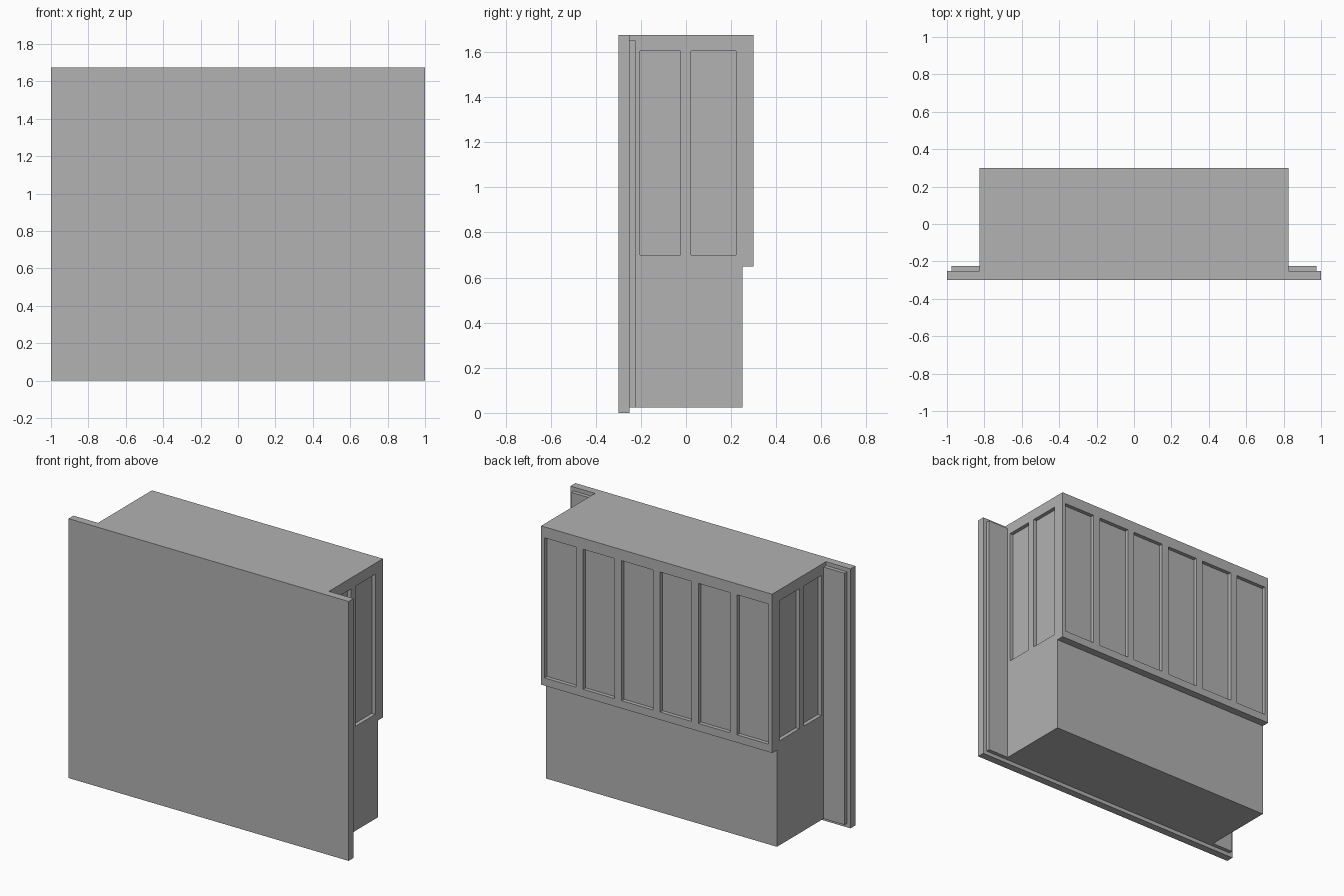
import bpy
import bmesh
from mathutils import Vector

default = bpy.data.objects.get("Cube")
if default:
    bpy.data.objects.remove(default, do_unlink=True)

# One plain grey for the whole unit
GREY = (0.445, 0.445, 0.445, 1.0)
grey = bpy.data.materials.new("plain_grey")
grey.use_nodes = True
grey.diffuse_color = GREY
grey.node_tree.nodes["Principled BSDF"].inputs["Base Color"].default_value = GREY


def box_mesh(low, high):
    bm = bmesh.new()
    bmesh.ops.create_cube(bm, size=1)
    low, high = Vector(low), Vector(high)
    for v in bm.verts:
        v.co = (low + high) / 2 + v.co * (high - low)
    return bm


def finish(name, bm):
    mesh = bpy.data.meshes.new(name)
    bm.to_mesh(mesh)
    bm.free()
    mesh.materials.append(grey)
    obj = bpy.data.objects.new(name, mesh)
    bpy.context.collection.objects.link(obj)
    return obj


def box(name, low, high):
    return finish(name, box_mesh(low, high))


HALF = 0.825           # half width of the bay
FRONT, BACK = -0.25, 0.30
TOP, SILL, BASE = 1.675, 0.65, 0.025
DEPTH = 0.025          # panel recess

# Front board, side flanges and lower body
box("front_board", (-1, -0.30, 0), (1, FRONT, TOP))
for side, name in ((-1, "right_flange"), (1, "left_flange")):
    xs = sorted((side * HALF, side * 0.975))
    box(name, (xs[0], FRONT, BASE), (xs[1], FRONT + DEPTH, TOP - DEPTH))
box("lower_body", (-HALF, FRONT, BASE), (HALF, 0.25, SILL))

# Upper bay with recessed window panels on the back and both sides
back_panels = [(-0.80 + 0.275 * i, -0.575 + 0.275 * i) for i in range(6)]
side_panels = [(-0.203, -0.025), (0.0225, 0.2225)]
panel_z = (0.70, 1.604)

bay = box_mesh((-HALF, FRONT, SILL), (HALF, BACK, TOP))
cuts = [(0, x) for pair in back_panels for x in pair]
cuts += [(1, y) for pair in side_panels for y in pair]
cuts += [(2, z) for z in panel_z]
for axis, value in cuts:
    normal = Vector((0, 0, 0))
    normal[axis] = 1
    bmesh.ops.bisect_plane(bay, geom=bay.verts[:] + bay.edges[:] + bay.faces[:],
                           plane_co=normal * value, plane_no=normal)
bay.normal_update()


def is_panel(face):
    c, n = face.calc_center_median(), face.normal
    if not panel_z[0] < c.z < panel_z[1]:
        return False
    if n.y > 0.9:
        return any(a < c.x < b for a, b in back_panels)
    return abs(n.x) > 0.9 and any(a < c.y < b for a, b in side_panels)


panels = [f for f in bay.faces if is_panel(f)]
bmesh.ops.inset_individual(bay, faces=panels, thickness=0, depth=-DEPTH)
finish("upper_bay", bay)
